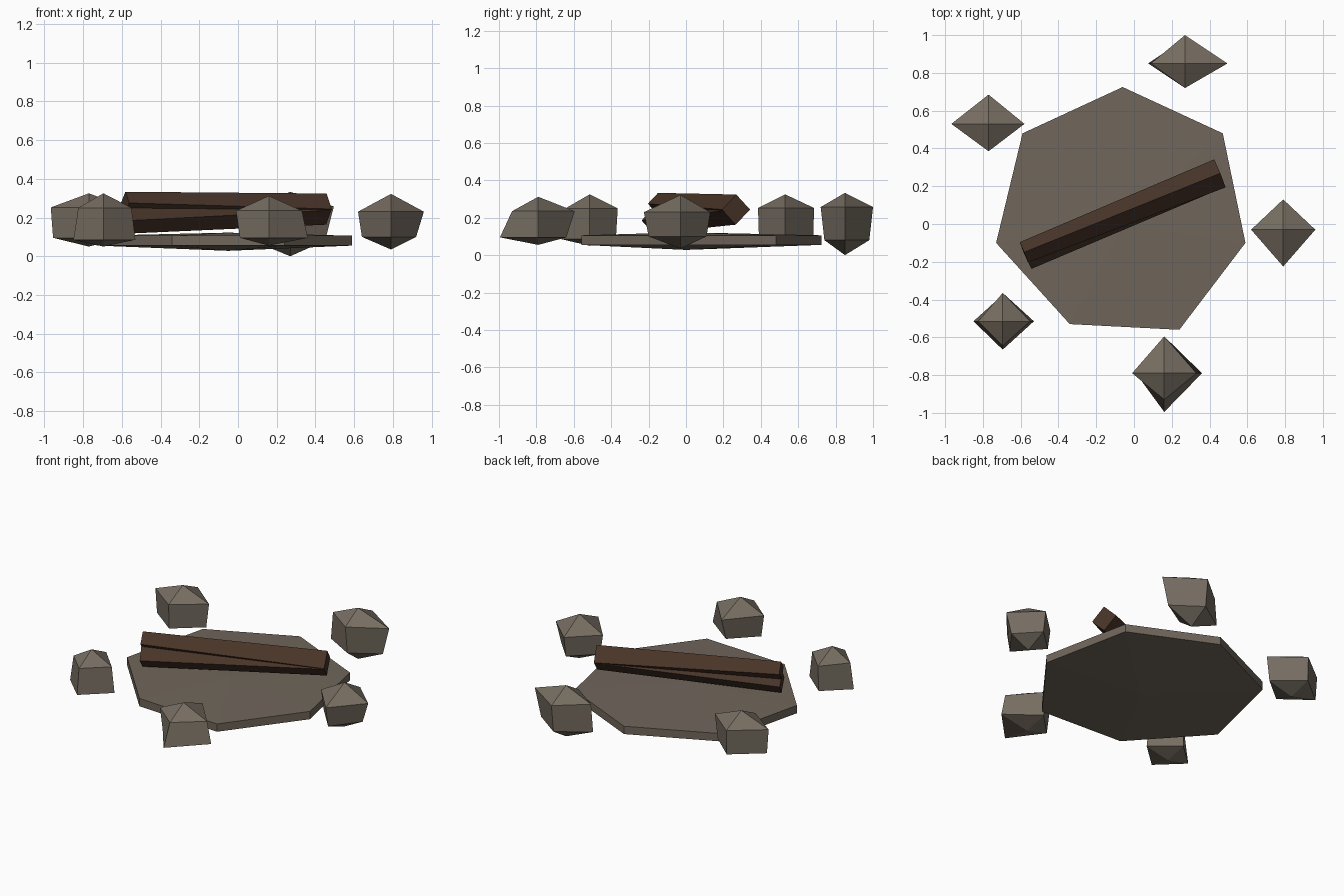
import bpy
from mathutils import Vector

if "Cube" in bpy.data.objects:
    bpy.data.objects.remove(bpy.data.objects["Cube"])


def material(name, rgb):
    m = bpy.data.materials.new(name)
    m.diffuse_color = [(c / 255 / 12.92 if c < 11 else ((c / 255 + 0.055) / 1.055) ** 2.4) for c in rgb] + [1]
    m.use_nodes = True
    m.node_tree.nodes["Principled BSDF"].inputs["Base Color"].default_value = m.diffuse_color
    return m


STONE = material("grey stone", (118, 109, 97))
ASH = material("ash brown", (112, 102, 91))
WOOD = material("charred wood", (72, 52, 40))


def loft(name, rings, mat, low=None, high=None):
    """Skin stacked rings (counter-clockwise seen from the last ring), closed by points or flat caps."""
    n = len(rings[0])
    verts = [tuple(p) for r in rings for p in r]
    faces = []
    for k in range(len(rings) - 1):
        a = k * n
        for i in range(n):
            j = (i + 1) % n
            faces.append((a + i, a + j, a + n + j, a + n + i))
    top = (len(rings) - 1) * n
    if low:
        verts.append(low)
        faces += [((i + 1) % n, i, len(verts) - 1) for i in range(n)]
    else:
        faces.append(tuple(reversed(range(n))))
    if high:
        verts.append(high)
        faces += [(top + i, top + (i + 1) % n, len(verts) - 1) for i in range(n)]
    else:
        faces.append(tuple(range(top, top + n)))
    me = bpy.data.meshes.new(name)
    me.from_pydata(verts, [], faces)
    me.materials.append(mat)
    ob = bpy.data.objects.new(name, me)
    bpy.context.collection.objects.link(ob)
    return ob


# Ash bed: shallow seven-sided slab, slightly domed on both sides
outline = [(0.59, -0.10), (0.47, 0.48), (-0.06, 0.725), (-0.59, 0.48),
           (-0.73, -0.10), (-0.34, -0.53), (0.24, -0.56)]
loft("ash_bed", [[(x, y, 0.055) for x, y in outline], [(x, y, 0.106) for x, y in outline]],
     ASH, (-0.05, 0.0, 0.028), (-0.05, 0.0, 0.122))


# Ring stones: four-sided, two rings of corners between a bottom and a top point
# each ring: reach to +x, +y, -x, -y and its height
def stone(name, x, y, z0, z1, lower, upper):
    rings = []
    for (e, n, w, s), z in (lower, upper):
        rings.append([(x + e, y, z), (x, y + n, z), (x - w, y, z), (x, y - s, z)])
    loft(name, rings, STONE, (x, y, z0), (x, y, z1))


stone("right_stone", 0.79, -0.03, 0.035, 0.322,
      ((0.13, 0.14, 0.15, 0.17), 0.10), ((0.17, 0.16, 0.17, 0.195), 0.23))
stone("back_stone", 0.27, 0.85, 0.0, 0.333,
      ((0.18, 0.13, 0.195, 0.11), 0.08), ((0.225, 0.15, 0.18, 0.13), 0.257))
stone("back_left_stone", -0.77, 0.53, 0.05, 0.325,
      ((0.17, 0.15, 0.185, 0.14), 0.095), ((0.19, 0.155, 0.197, 0.145), 0.252))
stone("front_left_stone", -0.695, -0.515, 0.05, 0.325,
      ((0.165, 0.14, 0.155, 0.15), 0.085), ((0.145, 0.15, 0.13, 0.13), 0.25))
stone("front_stone", 0.16, -0.79, 0.055, 0.312,
      ((0.20, 0.15, 0.15, 0.205), 0.095), ((0.17, 0.195, 0.17, 0.14), 0.235))


# Logs: square bars standing on edge, nearly parallel and meeting at the right end
def log(name, a, b, ra, rb):
    a, b = Vector(a), Vector(b)
    axis = (b - a).normalized()
    side = Vector((0, 0, 1)).cross(axis).normalized()
    up = axis.cross(side)
    loft(name, [[p + d * r for d in (side, up, -side, -up)] for p, r in ((a, ra), (b, rb))], WOOD)


log("upper_log", (-0.583, -0.15, 0.275), (0.455, 0.268, 0.244), 0.058, 0.08)
log("lower_log", (-0.57, -0.175, 0.185), (0.452, 0.265, 0.238), 0.068, 0.075)
